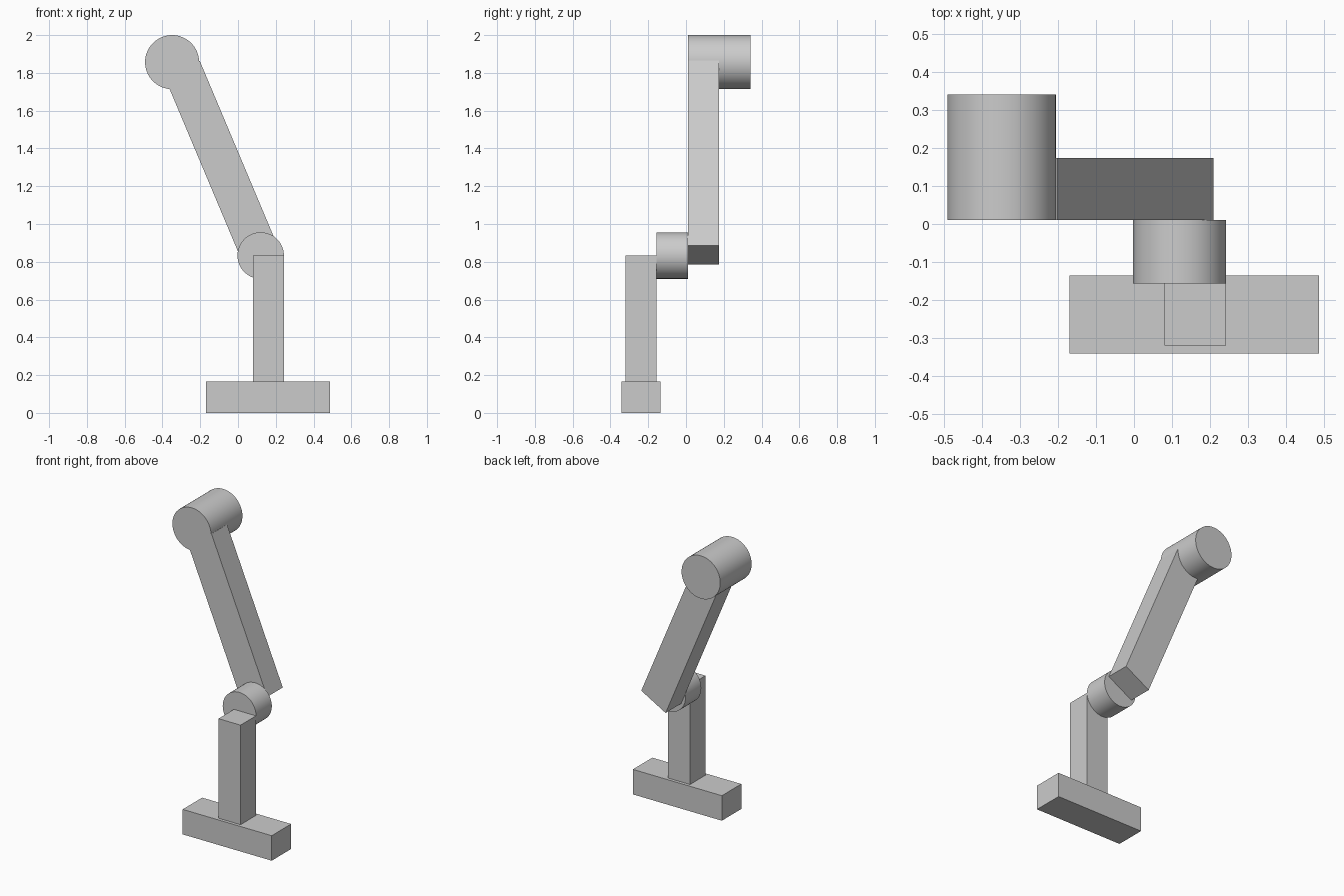
import bpy
import math

cube = bpy.data.objects.get("Cube")
if cube:
    bpy.data.objects.remove(cube, do_unlink=True)

# Single grey material
grey = bpy.data.materials.new("plain grey")
grey.use_nodes = True
COLOUR = (0.6, 0.6, 0.6, 1)
grey.diffuse_color = COLOUR
grey.node_tree.nodes["Principled BSDF"].inputs["Base Color"].default_value = COLOUR


def prism(name, profile, y0, y1):
    """Extrude an x-z profile (counter-clockwise from the front) along y."""
    n = len(profile)
    verts = [(x, y, z) for y in (y0, y1) for x, z in profile]
    faces = [list(range(n)), list(range(2 * n - 1, n - 1, -1))]
    for i in range(n):
        j = (i + 1) % n
        faces.append([j, i, i + n, j + n])
    mesh = bpy.data.meshes.new(name)
    mesh.from_pydata(verts, [], faces)
    mesh.materials.append(grey)
    obj = bpy.data.objects.new(name, mesh)
    bpy.context.collection.objects.link(obj)
    return obj


def box(name, x0, x1, y0, y1, z0, z1):
    return prism(name, [(x0, z0), (x1, z0), (x1, z1), (x0, z1)], y0, y1)


def drum(name, x, z, radius, y0, y1):
    """Smooth cylinder lying along y."""
    bpy.ops.mesh.primitive_cylinder_add(
        vertices=64, radius=radius, depth=y1 - y0,
        location=(x, (y0 + y1) / 2, z), rotation=(math.pi / 2, 0, 0))
    obj = bpy.context.object
    obj.name = name
    obj.data.materials.append(grey)
    bpy.ops.object.shade_smooth_by_angle(angle=math.radians(30))
    return obj


# Foot and upright
box("base", -0.17, 0.488, -0.341, -0.136, 0, 0.167)
box("post", 0.08, 0.243, -0.32, -0.157, 0.167, 0.832)

# Pivot behind the post
drum("elbow_joint", 0.12, 0.833, 0.123, -0.157, 0.01)

# Leaning arm with skewed ends
prism("upper_arm", [(0.029, 0.785), (0.209, 0.886), (-0.203, 1.865), (-0.383, 1.764)],
      0.01, 0.174)

# Large drum at the tip
drum("head_joint", -0.349, 1.857, 0.143, 0.01, 0.341)
